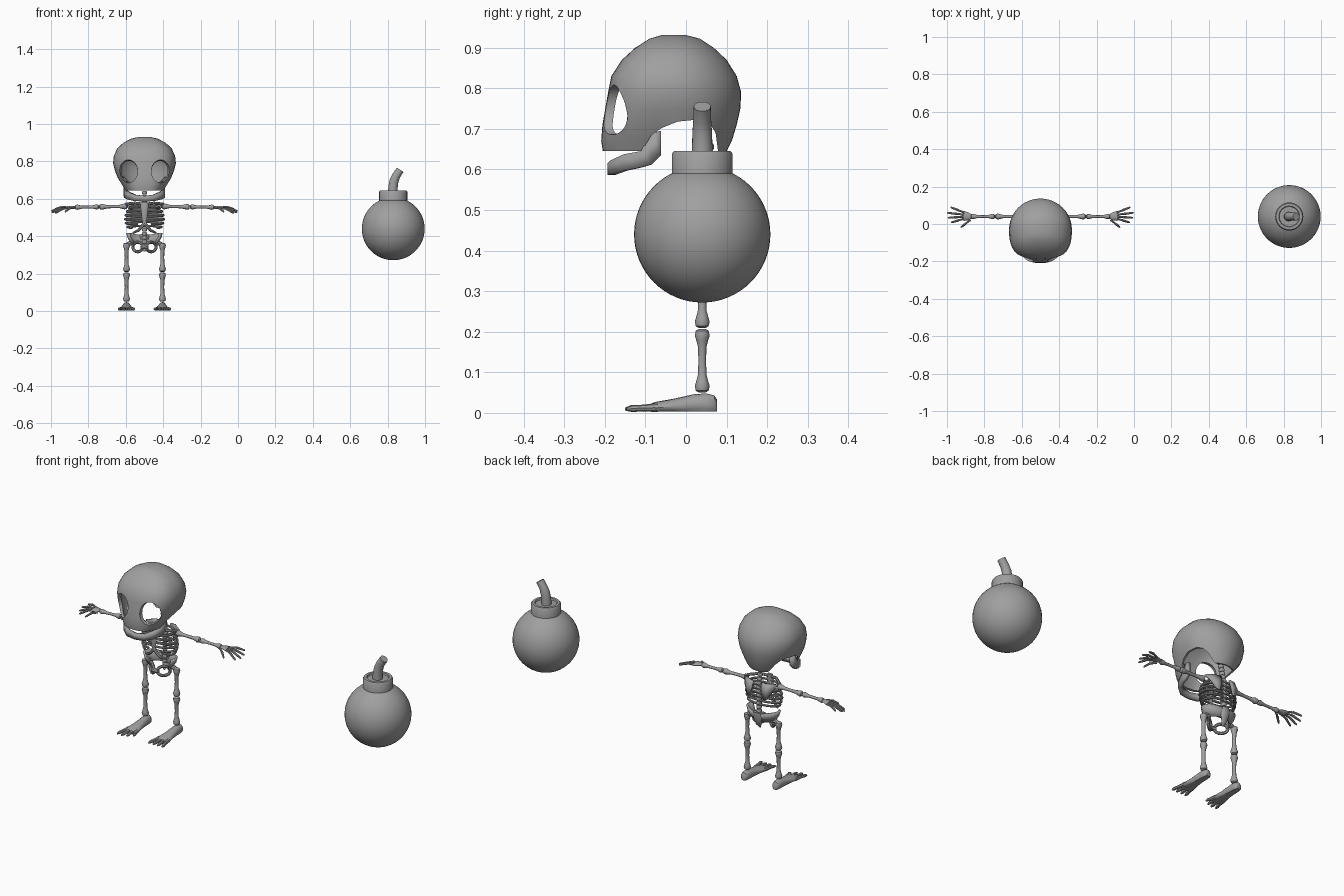
import bpy, bmesh
from math import sin, cos, pi, copysign
from mathutils import Vector

if "Cube" in bpy.data.objects:
    bpy.data.objects.remove(bpy.data.objects["Cube"])

grey = bpy.data.materials.new("mid grey")
grey.use_nodes = True
GREY = (0.35, 0.35, 0.35, 1)
grey.diffuse_color = GREY
grey.node_tree.nodes["Principled BSDF"].inputs["Base Color"].default_value = GREY

FIG_X = -0.5            # skeleton centre line
BACK_Y = 0.04           # plane of the limbs
SIDES = (("left", 1), ("right", -1))


def finish(name, bm, x=FIG_X, angle=40):
    bmesh.ops.recalc_face_normals(bm, faces=bm.faces[:])
    mesh = bpy.data.meshes.new(name)
    bm.to_mesh(mesh)
    bm.free()
    ob = bpy.data.objects.new(name, mesh)
    bpy.context.collection.objects.link(ob)
    ob.location.x = x
    mesh.materials.append(grey)
    bpy.ops.object.select_all(action='DESELECT')
    ob.select_set(True)
    bpy.context.view_layer.objects.active = ob
    bpy.ops.object.shade_smooth_by_angle(angle=angle * pi / 180)
    return ob


def loft(name, rings, x=FIG_X):
    """Skin closed rings and cap both ends."""
    bm = bmesh.new()
    vs = [[bm.verts.new(p) for p in r] for r in rings]
    n = len(vs[0])
    for a, b in zip(vs, vs[1:]):
        for i in range(n):
            bm.faces.new((a[i], a[(i + 1) % n], b[(i + 1) % n], b[i]))
    bm.faces.new(vs[0])
    bm.faces.new(vs[-1])
    return finish(name, bm, x)


def tube(name, pts, radii, segs=10, flat=1, x=FIG_X):
    """Round or flattened tube along a path."""
    pts = [Vector(p) for p in pts]
    if not isinstance(radii, (list, tuple)):
        radii = [radii] * len(pts)
    span = pts[-1] - pts[0]
    ref = Vector((0, 1, 0)) if abs(span.z) > 0.7 * span.length else Vector((0, 0, 1))
    rings = []
    for i, p in enumerate(pts):
        t = (pts[min(i + 1, len(pts) - 1)] - pts[max(i - 1, 0)]).normalized()
        u = t.cross(ref).normalized()
        v = u.cross(t)
        rings.append([p + radii[i] * (u * cos(k * 2 * pi / segs) + v * flat * sin(k * 2 * pi / segs))
                      for k in range(segs)])
    return loft(name, rings, x)


def bone(name, a, b, r):
    """Long bone: slim shaft with rounded knobs at the ends."""
    a, b = Vector(a), Vector(b)
    shape = [(0, .8), (.03, 1.5), (.1, 1.75), (.18, 1.4), (.28, 1), (.5, .9)]
    shape += [(1 - t, w) for t, w in reversed(shape[:-1])]
    return tube(name, [a.lerp(b, t) for t, w in shape], [r * w for t, w in shape], 12)


def sheet(name, rows, thick):
    """Curved plate from a grid of points."""
    bm = bmesh.new()
    vs = [[bm.verts.new(p) for p in r] for r in rows]
    for a, b in zip(vs, vs[1:]):
        for i in range(len(a) - 1):
            bm.faces.new((a[i], a[i + 1], b[i + 1], b[i]))
    ob = finish(name, bm, angle=60)
    mod = ob.modifiers.new("thickness", 'SOLIDIFY')
    mod.thickness, mod.offset = thick, 0
    bpy.ops.object.modifier_apply(modifier=mod.name)
    return ob


def cut(ob, cutter):
    cutter.hide_render = True
    bpy.context.view_layer.objects.active = ob
    mod = ob.modifiers.new("cut", 'BOOLEAN')
    mod.operation, mod.solver, mod.object = 'DIFFERENCE', 'EXACT', cutter
    bpy.ops.object.modifier_apply(modifier=mod.name)
    bpy.data.objects.remove(cutter)


# Skull: height, half width, front, back
LEVELS = [(.931, .03, -.06, 0), (.922, .07, -.09, .035), (.90, .113, -.125, .068),
          (.87, .145, -.158, .1), (.83, .164, -.184, .125), (.79, .168, -.192, .136),
          (.75, .158, -.199, .134), (.71, .142, -.206, .125), (.67, .12, -.209, .113),
          (.645, .106, -.205, .1)]


def skull_rings(t):
    rings = []
    for z, w, f, b in LEVELS:
        ring = []
        for k in range(48):
            c, s = cos(k * pi / 24), sin(k * pi / 24)
            e = 2 / 2.7 if s < 0 else 1
            ry = b + .03 - t if s > 0 else -.03 - f - t
            ring.append((copysign(abs(c) ** e, c) * (w - t), -.03 + ry * copysign(abs(s) ** e, s), z))
        rings.append(ring)
    return rings


skull = loft("skull", skull_rings(0))
hollow = skull_rings(.018)[1:]
hollow = [[(x, y, z - .02) for x, y, z in r] for r in hollow]
cut(skull, loft("hollow_cutter", hollow))
UNDER = [(-.1, .6), (-.1, .66), (-.085, .685), (-.06, .702), (-.02, .718), (.03, .723),
         (.058, .715), (.073, .69), (.085, .6)]
cut(skull, loft("base_cutter", [[(x, y, z) for y, z in UNDER] for x in (-.3, .3)]))
for side, s in SIDES:
    bm = bmesh.new()
    bmesh.ops.create_uvsphere(bm, u_segments=28, v_segments=16, radius=1)
    bmesh.ops.scale(bm, vec=(.052, .085, .062), verts=bm.verts)
    bmesh.ops.translate(bm, vec=(s * .088, -.19, .747), verts=bm.verts)
    cut(skull, finish("eye_cutter", bm))
skull.select_set(True)
bpy.context.view_layer.objects.active = skull
bpy.ops.object.shade_smooth_by_angle(angle=.7)

# Lower jaw: x, y, bottom, top
JAW = [(.1, -.062, .635, .695), (.102, -.085, .612, .69), (.1, -.11, .605, .645),
       (.085, -.15, .597, .637), (.05, -.178, .588, .622), (0, -.184, .586, .616)]
jaw = JAW + [(-x, y, a, b) for x, y, a, b in reversed(JAW[:-1])]
sheet("lower_jaw", [[(x, y, a), (x, y, b)] for x, y, a, b in jaw], .018)

# Spine
for i in range(16):
    z = .36 + i * .022
    y = .075 - (.03 * (i - 9) / 6 if i > 9 else 0)
    tube(f"vertebra_{i}", [(0, y, z), (0, y, z + .005), (0, y, z + .014), (0, y, z + .019)],
         [.01, .014, .014, .01], 8)

# Rib cage
for side, s in SIDES:
    for i in range(6):
        z, w = .56 - i * .021, (.072, .088, .096, .098, .094, .085)[i]
        end = pi * (1, 1, 1, 1, .9, .75)[i]
        path = [(s * (w * sin(a) + .006), .03 + .052 * cos(a), z - .012 * (1 - cos(a)) / 2)
                for a in [end * k / 14 for k in range(15)]]
        tube(f"{side}_rib_{i}", path, .0062, 8)
    tube(f"{side}_costal_arch", [(0, -.02, .47), (s * .015, -.02, .45), (s * .035, -.015, .43),
                                 (s * .062, 0, .418)], [.009, .009, .008, .005], 8)
    tube(f"{side}_collar_bone", [(s * .01, -.018, .572), (s * .05, -.005, .577), (s * .1, .035, .572)],
         .008, 8)
    sheet(f"{side}_shoulder_blade", [[(s * .025, .088, .575), (s * .06, .078, .58), (s * .1, .05, .575)],
                                     [(s * .03, .096, .54), (s * .055, .092, .54), (s * .085, .075, .545)],
                                     [(s * .04, .096, .495), (s * .05, .096, .495), (s * .06, .09, .5)]], .009)
tube("breastbone", [(0, -.022, .582), (0, -.024, .565), (0, -.024, .5), (0, -.022, .46)],
     [.016, .022, .015, .01], 10, .4)

# Pelvis: open bowl, sacrum and front loops
bowl = []
for k in range(17):
    a = pi * (k / 16 * 1.3 - .15)
    dip = .012 * sin(a) ** 4
    bowl.append([(cos(a) * w, .035 + sin(a) * d, z - dip * f)
                 for w, d, z, f in ((.092, .055, .417, 1), (.084, .052, .39, .5), (.062, .04, .36, 0))])
sheet("hip_bowl", bowl, .011)
tube("sacrum", [(0, .085, .41), (0, .087, .38), (0, .078, .34), (0, .065, .32)],
     [.028, .026, .016, .006], 10, .5)
for side, s in SIDES:
    loop = [(s * (.036 + .026 * cos(a)), .012 + .02 * cos(a), .343 + .026 * sin(a))
            for a in [k * pi / 8 for k in range(17)]]
    tube(f"{side}_pelvis_loop", loop, .0085, 8)
tube("pubic_joint", [(-.018, -.008, .345), (0, -.012, .343), (.018, -.008, .345)], .012, 8)

# Limbs
for side, s in SIDES:
    bone(f"{side}_upper_arm", (s * .092, BACK_Y, .56), (s * .242, BACK_Y, .557), .009)
    bone(f"{side}_forearm", (s * .244, BACK_Y, .557), (s * .372, BACK_Y, .555), .008)
    tube(f"{side}_palm", [(s * .365, BACK_Y, .556), (s * .385, .041, .556), (s * .41, .043, .553)],
         [.01, .02, .027], 10, .35)
    tips = [(.425, -.018, .53), (.478, .008, .523), (.495, .033, .526), (.498, .06, .535), (.48, .09, .545)]
    for i, (x, y, z) in enumerate(tips):
        start = Vector((s * (.375 if i == 0 else .4), .022 + i * .009, .553))
        tip = Vector((s * x, y, z))
        mid = start.lerp(tip, .5) + Vector((0, 0, .008))
        tube(f"{side}_finger_{i}", [start, start.lerp(mid, .85), mid, mid.lerp(tip, .85), tip],
             [.006, .005, .0065, .005, .003], 8)

    lx = s * .096
    bone(f"{side}_thigh", (lx, BACK_Y, .365), (lx, BACK_Y, .209), .0105)
    bone(f"{side}_shin", (lx, BACK_Y, .207), (lx, BACK_Y, .05), .0105)
    tube(f"{side}_hip_joint", [(s * .06, BACK_Y, .365), (s * .08, BACK_Y, .362), (lx, BACK_Y, .352)],
         [.015, .012, .012], 8)
    # Foot: y, half width, height
    foot = [(.077, .01, .032), (.07, .018, .043), (.05, .022, .048), (.02, .023, .046),
            (-.03, .029, .035), (-.075, .038, .027), (-.095, .036, .02)]
    rings = []
    for y, w, h in foot:
        rings.append([(lx + w * cos(k * pi / 8), y, max(.003, h * (.45 + .55 * sin(k * pi / 8))))
                      for k in range(16)])
    loft(f"{side}_foot", rings)
    for i in range(4):
        f = (i - 1.5) / 1.5
        ty = -.155 + .025 * (1 - s * f) / 2 * i / 3 + .008 * abs(f)
        tube(f"{side}_toe_{i}", [(lx + f * .026, -.07, .013), (lx + f * .034, -.11, .012),
                                 (lx + f * .039, ty + .015, .011), (lx + f * .041, ty, .009)],
             [.011, .008, .0085, .004], 8)

# Bomb
BOMB_X = .83
bm = bmesh.new()
bmesh.ops.create_uvsphere(bm, u_segments=48, v_segments=32, radius=.168)
bmesh.ops.translate(bm, vec=(0, BACK_Y, .44), verts=bm.verts)
finish("bomb_ball", bm, BOMB_X)
collar = [(.58, .075), (.638, .075), (.645, .07), (.6451, .056), (.637, .053)]
loft("bomb_collar", [[(r * cos(k * pi / 24), BACK_Y + r * sin(k * pi / 24), z) for k in range(48)]
                     for z, r in collar], BOMB_X)
tube("bomb_fuse", [(-.003, BACK_Y, .62), (-.001, BACK_Y, .665), (.004, BACK_Y, .695),
                   (.015, BACK_Y, .722), (.037, BACK_Y, .755)], [.026, .025, .024, .022, .021], 20, x=BOMB_X)
